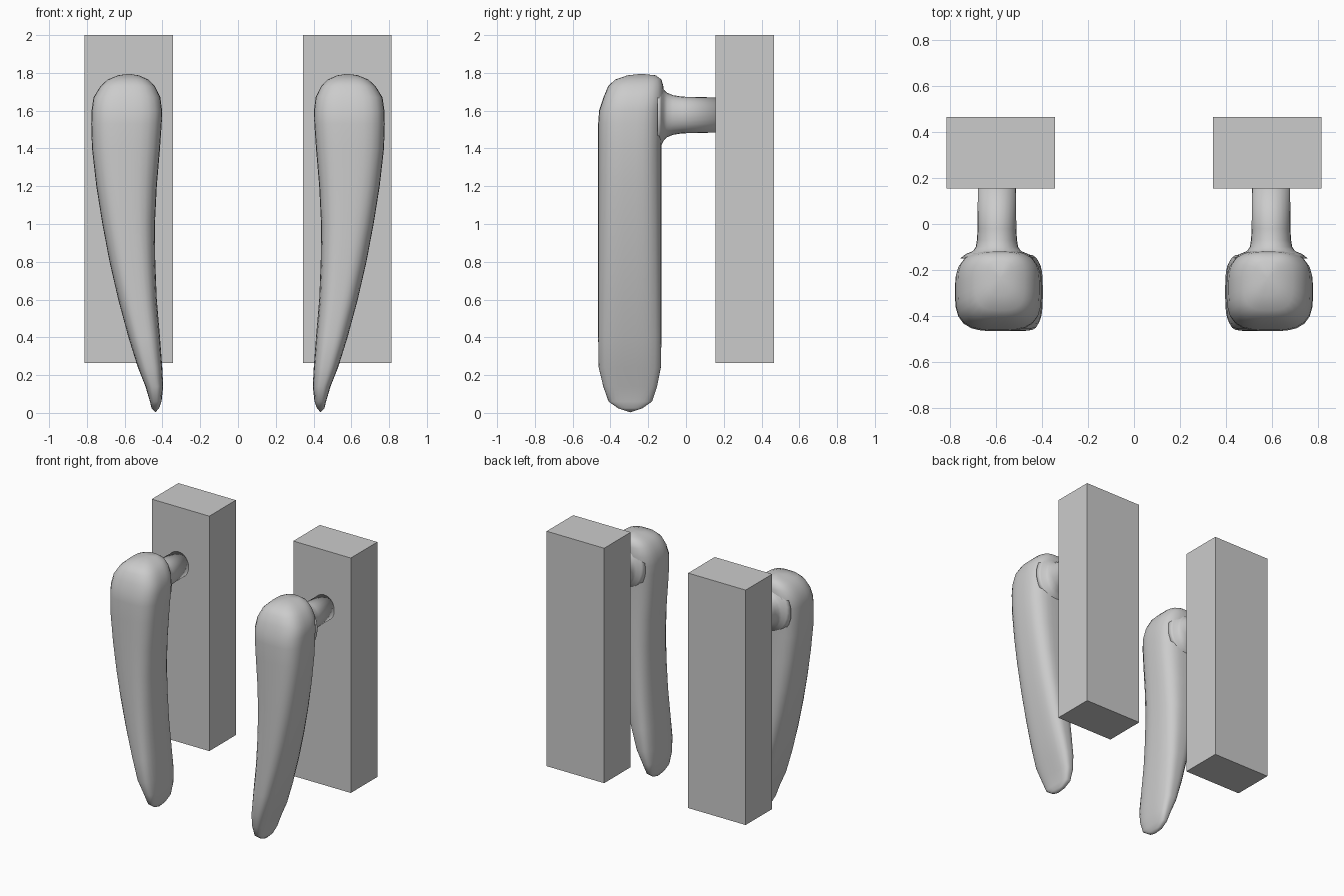
import bpy
import bmesh
from math import cos, sin, tau

if "Cube" in bpy.data.objects:
    bpy.data.objects.remove(bpy.data.objects["Cube"])


def finish(name, bm, smooth):
    # Make an object and mirror it to the other side
    bmesh.ops.recalc_face_normals(bm, faces=bm.faces)
    mesh = bpy.data.meshes.new(name)
    bm.to_mesh(mesh)
    bm.free()
    mesh.polygons.foreach_set("use_smooth", [smooth] * len(mesh.polygons))
    obj = bpy.data.objects.new(name, mesh)
    bpy.context.collection.objects.link(obj)
    obj.modifiers.new("mirror", 'MIRROR').use_mirror_merge = False
    return obj


def loft(name, rings, tips):
    # Skin a list of rings; each end closes to a tip point
    bm = bmesh.new()
    loops = [[bm.verts.new(p) for p in ring] for ring in rings]
    n = len(loops[0])
    for a, b in zip(loops, loops[1:]):
        for i in range(n):
            j = (i + 1) % n
            bm.faces.new((a[i], a[j], b[j], b[i]))
    for loop, tip in zip((loops[0], loops[-1]), tips):
        t = bm.verts.new(tip)
        for i in range(n):
            bm.faces.new((loop[i], loop[(i + 1) % n], t))
    return finish(name, bm, True)


def oval(n, power):
    # Unit rounded-square outline
    pts = []
    for i in range(n):
        c, s = cos(tau * i / n), sin(tau * i / n)
        k = (abs(c) ** power + abs(s) ** power) ** (-1 / power)
        pts.append((c * k, s * k))
    return pts


# Wall blocks behind the handles
bm = bmesh.new()
bmesh.ops.create_cube(bm, size=1)
for v in bm.verts:
    v.co.x = 0.578 + v.co.x * 0.47
    v.co.y = 0.31 + v.co.y * 0.31
    v.co.z = 1.1325 + v.co.z * 1.735
finish("wall_block", bm, False)

# Curved handles: z, x min, x max, y min, y max
sections = [
    (0.025, 0.418, 0.458, -0.36, -0.23),
    (0.06, 0.405, 0.466, -0.41, -0.18),
    (0.14, 0.396, 0.49, -0.438, -0.153),
    (0.24, 0.401, 0.53, -0.462, -0.133),
    (0.40, 0.413, 0.580, -0.465, -0.13),
    (0.60, 0.430, 0.634, -0.465, -0.13),
    (0.80, 0.438, 0.680, -0.465, -0.13),
    (1.00, 0.440, 0.718, -0.465, -0.13),
    (1.20, 0.430, 0.750, -0.465, -0.13),
    (1.40, 0.413, 0.773, -0.465, -0.13),
    (1.53, 0.404, 0.777, -0.465, -0.125),
    (1.60, 0.402, 0.775, -0.460, -0.12),
    (1.67, 0.411, 0.765, -0.437, -0.115),
    (1.73, 0.440, 0.728, -0.412, -0.12),
    (1.765, 0.475, 0.69, -0.375, -0.13),
    (1.787, 0.525, 0.635, -0.31, -0.16),
]
rings = [[((x0 + x1 + u * (x1 - x0)) / 2, (y0 + y1 + v * (y1 - y0)) / 2, z)
          for u, v in oval(32, 3.2)] for z, x0, x1, y0, y1 in sections]
loft("handle", rings, [(0.437, -0.295, 0.003), (0.58, -0.235, 1.795)])

# Flared stems joining handle and block: y, half width, half height
stem = [(-0.15, 0.16, 0.175), (-0.13, 0.135, 0.158), (-0.118, 0.105, 0.135),
        (-0.10, 0.092, 0.118), (-0.07, 0.087, 0.105), (-0.02, 0.084, 0.097),
        (0.157, 0.083, 0.093)]
rings = [[(0.595 + u * rx, y, 1.577 + v * rz) for u, v in oval(24, 2.1)]
         for y, rx, rz in stem]
loft("stem", rings, [(0.595, -0.15, 1.577), (0.595, 0.157, 1.577)])
